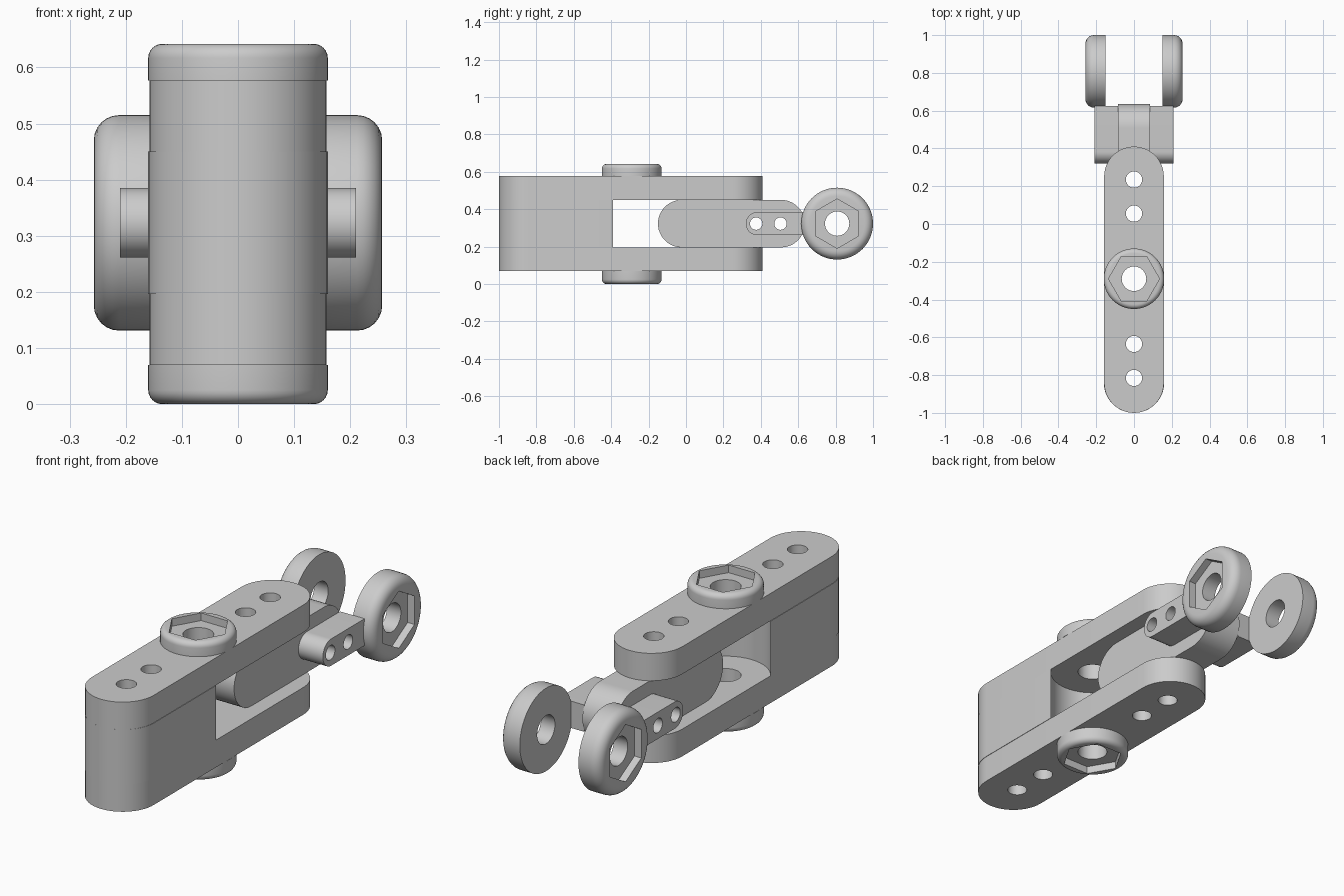
import bpy, bmesh
from math import cos, sin, pi
from mathutils import Matrix

if "Cube" in bpy.data.objects:
    bpy.data.objects.remove(bpy.data.objects["Cube"], do_unlink=True)

grey = bpy.data.materials.new("plain grey")
grey.use_nodes = True
COLOUR = (0.6, 0.6, 0.6, 1)
grey.diffuse_color = COLOUR
grey.node_tree.nodes["Principled BSDF"].inputs["Base Color"].default_value = COLOUR

ALONG_Z = Matrix.Identity(4)
# profile (u, v) extruded along w becomes y = u, z = v, x = w
ALONG_X = Matrix(((0, 0, 1, 0), (1, 0, 0, 0), (0, 1, 0, 0), (0, 0, 0, 1)))


def arc(cx, cy, r, start, end, n):
    return [(cx + r * cos(start + (end - start) * i / n),
             cy + r * sin(start + (end - start) * i / n)) for i in range(n + 1)]


def circle(cx, cy, r, n=48):
    return arc(cx, cy, r, 0, 2 * pi, n)[:-1]


def prism(name, outline, w0, w1, frame=ALONG_Z, round_top=0):
    """Extrude a closed outline, optionally rounding its far rim."""
    bm = bmesh.new()
    base = bm.faces.new([bm.verts.new((u, v, w0)) for u, v in outline])
    geom = bmesh.ops.extrude_face_region(bm, geom=[base])["geom"]
    top = [g for g in geom if isinstance(g, bmesh.types.BMVert)]
    bmesh.ops.translate(bm, verts=top, vec=(0, 0, w1 - w0))
    if round_top:
        rim = [e for e in bm.edges if all(abs(v.co.z - w1) < 1e-5 for v in e.verts)]
        bmesh.ops.bevel(bm, geom=rim, offset=round_top, segments=6,
                        profile=0.5, affect="EDGES")
    bm.transform(frame)
    bmesh.ops.recalc_face_normals(bm, faces=bm.faces)
    mesh = bpy.data.meshes.new(name)
    bm.to_mesh(mesh)
    bm.free()
    mesh.materials.append(grey)
    obj = bpy.data.objects.new(name, mesh)
    bpy.context.collection.objects.link(obj)
    return obj


def cut(obj, *cutters):
    """Subtract the cutters, remove them and shade the part."""
    bpy.ops.object.select_all(action="DESELECT")
    bpy.context.view_layer.objects.active = obj
    obj.select_set(True)
    for cutter in cutters:
        cutter.hide_render = True
        mod = obj.modifiers.new("cut", "BOOLEAN")
        mod.operation, mod.solver, mod.object = "DIFFERENCE", "EXACT", cutter
        bpy.ops.object.modifier_apply(modifier=mod.name)
        bpy.data.objects.remove(cutter, do_unlink=True)
    bpy.ops.object.shade_smooth_by_angle(angle=pi / 6)
    return obj


def drills(centres, r, frame=ALONG_Z):
    return [prism("drill", circle(u, v, r), -2, 2, frame) for u, v in centres]


PIVOT = -0.29
MID = 0.323
front_holes = [(0, -0.815), (0, -0.635)]
rear_holes = [(0, 0.055), (0, 0.235)]
pin_holes = [(0.375, MID), (0.505, MID)]

# Upper and lower fork plates
plate = arc(0, -0.842, 0.158, pi, 2 * pi, 24) + arc(0, 0.252, 0.158, 0, pi, 24)
for name, low, high in (("lower_plate", 0.07, 0.196), ("upper_plate", 0.45, 0.577)):
    cut(prism(name, plate, low, high),
        *drills(front_holes + rear_holes, 0.043), *drills([(0, PIVOT)], 0.065))

# Spacer block with a scooped rear face
block = arc(0, -0.84, 0.16, pi, 2 * pi, 24) + [(0.16, -0.39), (-0.16, -0.39)]
cut(prism("spacer_block", block, 0.196, 0.45),
    *drills(front_holes, 0.043), *drills([(0, PIVOT)], 0.188))

# Swinging link between the plates
R = 0.127
link = (arc(-0.15 + R, MID, R, pi / 2, 3 * pi / 2, 24)
        + arc(0.635 - R, MID, R, -pi / 2, pi / 2, 24))
cut(prism("centre_link", link, -0.085, 0.085, ALONG_X),
    *drills(rear_holes, 0.043), *drills(pin_holes, 0.033, ALONG_X))

# Side lugs on the link
r = 0.062
lug = arc(0.32 + r, MID, r, pi / 2, 3 * pi / 2, 24) + [(0.625, MID - r), (0.625, MID + r)]
for name, x0, x1 in (("right_lug", -0.21, -0.085), ("left_lug", 0.085, 0.21)):
    cut(prism(name, lug, x0, x1, ALONG_X), *drills(pin_holes, 0.033, ALONG_X))


def hex_cap(name, radius, height, rim, hex_radius, location, turn):
    """Round cap with a hexagonal socket and a bore."""
    cap = cut(prism(name, circle(0, 0, radius, 64), 0, height, round_top=rim),
              prism("socket", circle(0, 0, hex_radius, 6), height - 0.035, height + 1),
              *drills([(0, 0)], 0.065))
    cap.matrix_world = Matrix.Translation(location) @ Matrix.Rotation(turn, 4, "Y")


# Pivot caps and rear wheels
hex_cap("upper_cap", 0.16, 0.065, 0.025, 0.135, (0, PIVOT, 0.577), 0)
hex_cap("lower_cap", 0.16, 0.07, 0.025, 0.135, (0, PIVOT, 0.07), pi)
hex_cap("left_wheel", 0.192, 0.107, 0.045, 0.132, (0.15, 0.808, MID), pi / 2)
hex_cap("right_wheel", 0.192, 0.107, 0.045, 0.132, (-0.15, 0.808, MID), -pi / 2)
